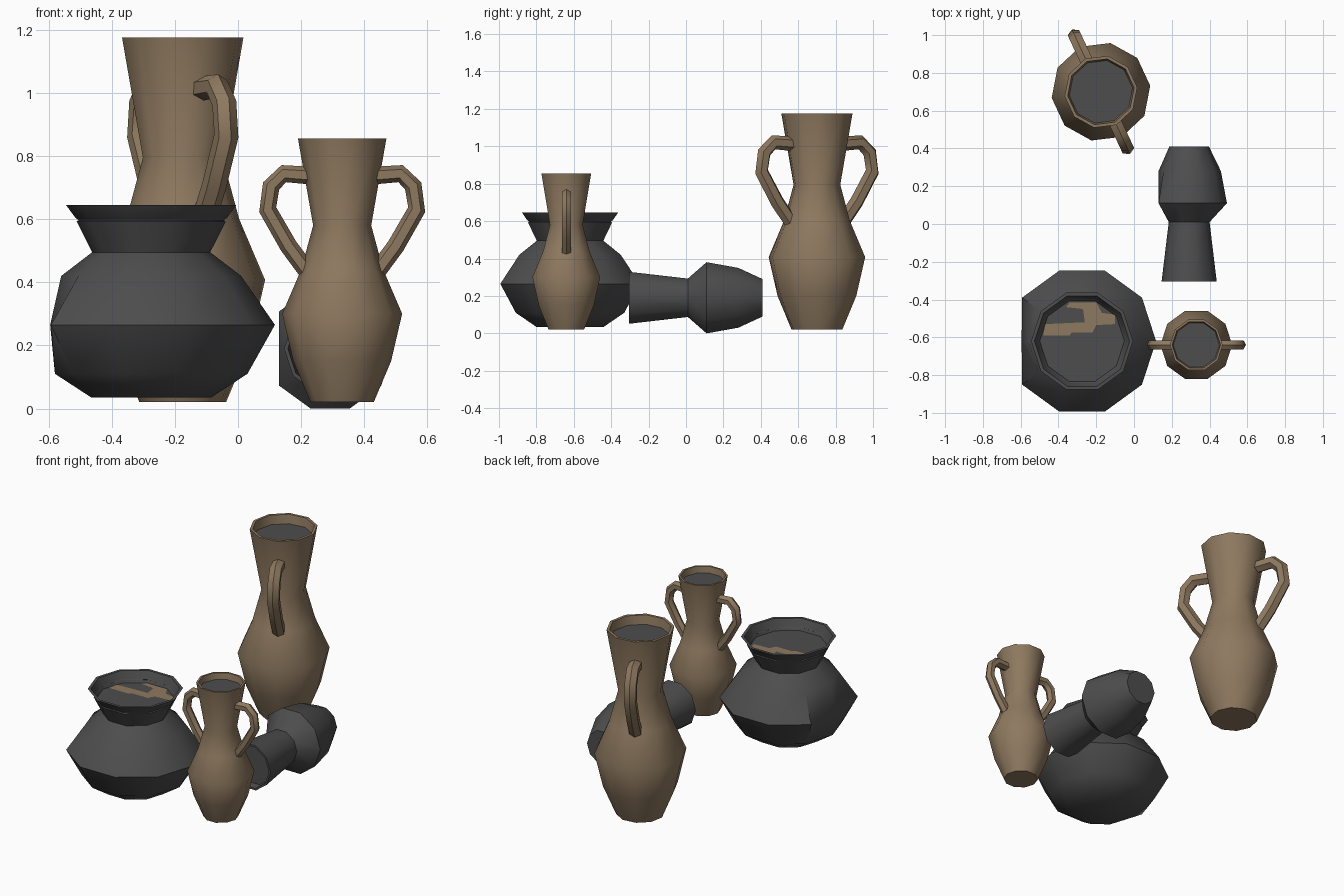
import bpy, bmesh, math
from mathutils import Matrix, Vector

if "Cube" in bpy.data.objects:
    bpy.data.objects.remove(bpy.data.objects["Cube"])


def material(name, rgb):
    m = bpy.data.materials.new(name)
    m.diffuse_color = (*rgb, 1)
    m.use_nodes = True
    m.node_tree.nodes["Principled BSDF"].inputs["Base Color"].default_value = m.diffuse_color
    return m


CLAY = material("brown clay", (0.27, 0.19, 0.115))
GREY = material("dark grey ceramic", (0.075, 0.075, 0.075))


def finish(name, bm, mats, matrix, smooth=40):
    bmesh.ops.recalc_face_normals(bm, faces=bm.faces)
    me = bpy.data.meshes.new(name)
    bm.to_mesh(me)
    bm.free()
    for m in mats:
        me.materials.append(m)
    ob = bpy.data.objects.new(name, me)
    bpy.context.collection.objects.link(ob)
    ob.matrix_world = matrix
    bpy.context.view_layer.objects.active = ob
    ob.select_set(True)
    bpy.ops.object.shade_smooth_by_angle(angle=math.radians(smooth))
    ob.select_set(False)
    return ob


def lathe(name, profile, mats, matrix, dent=None, sides=10):
    """Closed turned vessel; the last profile ring is filled as the inner floor."""
    bm = bmesh.new()
    rings = []
    for r, z in profile:
        ring = []
        for i in range(sides):
            a = 2 * math.pi * i / sides
            x = r * math.cos(a)
            if dent:
                x = max(x, -dent)
            ring.append(bm.verts.new((x, r * math.sin(a), z)))
        rings.append(ring)
    for lo, hi in zip(rings, rings[1:]):
        for i in range(sides):
            j = (i + 1) % sides
            bm.faces.new((lo[i], lo[j], hi[j], hi[i]))
    bm.faces.new(rings[0][::-1])
    bm.faces.new(rings[-1]).material_index = len(mats) - 1
    return finish(name, bm, mats, matrix)


def tube(name, path, radius, mats, matrix, sides=6):
    """Bent tube along a path in the local xz plane."""
    bm = bmesh.new()
    pts = [Vector((x, 0, z)) for x, z in path]
    rings = []
    for k, p in enumerate(pts):
        t = (pts[min(k + 1, len(pts) - 1)] - pts[max(k - 1, 0)]).normalized()
        n = Vector((-t.z, 0, t.x))
        rings.append([bm.verts.new(p + radius * (math.cos(a) * n + math.sin(a) * Vector((0, 1, 0))))
                      for a in (2 * math.pi * i / sides for i in range(sides))])
    for lo, hi in zip(rings, rings[1:]):
        for i in range(sides):
            j = (i + 1) % sides
            bm.faces.new((lo[i], lo[j], hi[j], hi[i]))
    bm.faces.new(rings[0])
    bm.faces.new(rings[-1])
    return finish(name, bm, mats, matrix, 50)


# Two-handled vases: same design at two sizes
VASE = [(0.10, 0), (0.155, 0.13), (0.19, 0.28), (0.13, 0.42), (0.092, 0.56), (0.14, 0.835),
        (0.128, 0.835), (0.122, 0.795)]
HANDLE = [(0.10, 0.718), (0.185, 0.724), (0.225, 0.685), (0.236, 0.61), (0.17, 0.495), (0.10, 0.40)]


def handled_vase(label, x, y, scale, angle):
    base = (Matrix.Translation((x, y, 0.02)) @ Matrix.Rotation(math.radians(angle), 4, 'Z')
            @ Matrix.Scale(scale, 4))
    lathe(label + "_vase_body", VASE, [CLAY, GREY], base)
    for side, turn in (("right", 0), ("left", math.pi)):
        tube(f"{label}_vase_{side}_handle", HANDLE, 0.028, [CLAY],
             base @ Matrix.Rotation(turn, 4, 'Z'))


handled_vase("small", 0.33, -0.64, 1.0, 0)
handled_vase("large", -0.175, 0.70, 1.383, -65)

# Wide dark pot with a flared, grooved rim and one flattened side
POT = [(0.19, 0.035), (0.305, 0.11), (0.392, 0.265), (0.285, 0.42), (0.187, 0.495),
       (0.236, 0.592), (0.230, 0.597), (0.240, 0.604), (0.27, 0.645),
       (0.252, 0.645), (0.224, 0.58)]
pot_at = Matrix.Translation((-0.275, -0.62, 0))
lathe("wide_pot", POT, [GREY], pot_at, dent=0.32)

# Clay stain on the pot's inner floor
stain = [(-.48, -.59), (-.34, -.59), (-.33, -.575), (-.22, -.575), (-.20, -.535), (-.10, -.53),
         (-.10, -.48), (-.17, -.47), (-.20, -.415), (-.34, -.415), (-.36, -.44), (-.27, -.45),
         (-.26, -.52), (-.47, -.53)]
bm = bmesh.new()
bm.faces.new([bm.verts.new((x, y, 0.583)) for x, y in stain])
finish("pot_stain", bm, [CLAY], Matrix.Identity(4))

# Dark vase lying on its side, mouth towards the front
LYING = [(0.105, -0.41), (0.168, -0.28), (0.2, -0.11), (0.108, -0.01), (0.146, 0.305),
         (0.134, 0.305), (0.128, 0.26)]
lathe("lying_vase", LYING, [GREY],
      Matrix.Translation((0.292, 0, 0.19)) @ Matrix.Rotation(math.pi / 2, 4, 'X'), dent=0.162)
